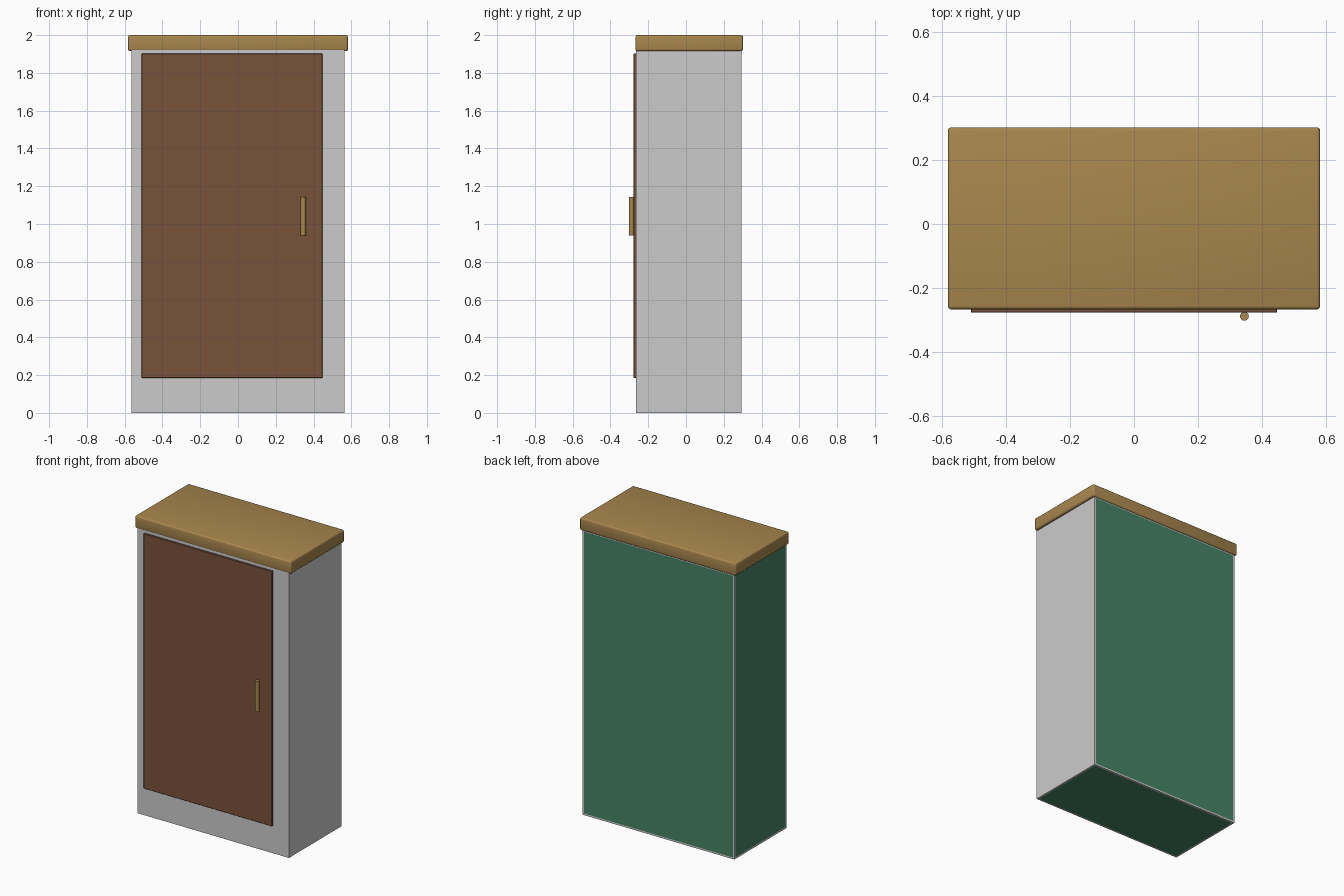
import bpy, bmesh
from mathutils import Vector

if "Cube" in bpy.data.objects:
    bpy.data.objects.remove(bpy.data.objects["Cube"])


def material(name, color):
    m = bpy.data.materials.new(name)
    m.diffuse_color = (*color, 1)
    m.use_nodes = True
    m.node_tree.nodes["Principled BSDF"].inputs["Base Color"].default_value = m.diffuse_color
    return m


GREY = material("grey_shell", (0.6, 0.6, 0.6))
GREEN = material("green_panel", (0.06, 0.23, 0.135))
BROWN = material("brown_wood", (0.19, 0.085, 0.043))
GOLD = material("light_wood", (0.39, 0.24, 0.075))


def box(name, lo, hi, mat, bevel=0, segments=1):
    """Box between two corners, with optional rounded edges."""
    lo, hi = Vector(lo), Vector(hi)
    bm = bmesh.new()
    bmesh.ops.create_cube(bm, size=1)
    bmesh.ops.scale(bm, vec=hi - lo, verts=bm.verts)
    bmesh.ops.translate(bm, vec=(lo + hi) / 2, verts=bm.verts)
    if bevel:
        bmesh.ops.bevel(bm, geom=bm.edges[:], offset=bevel, segments=segments,
                        profile=0.5, affect='EDGES')
    return finish(name, bm, [mat])


def finish(name, bm, mats):
    me = bpy.data.meshes.new(name)
    bm.to_mesh(me)
    bm.free()
    for m in mats:
        me.materials.append(m)
    ob = bpy.data.objects.new(name, me)
    bpy.context.collection.objects.link(ob)
    return ob


# Cabinet body: grey edges framing flush green panels on back, left and bottom
body = box("cabinet_body", (-0.565, -0.265, 0), (0.565, 0.293, 1.92), GREY)
body.data.materials.append(GREEN)
bm = bmesh.new()
bm.from_mesh(body.data)
bm.normal_update()
panels = [f for f in bm.faces
          if f.normal.y > 0.9 or f.normal.x < -0.9 or f.normal.z < -0.9]
bmesh.ops.inset_individual(bm, faces=panels, thickness=0.016)
for f in panels:
    f.material_index = 1
bm.to_mesh(body.data)
bm.free()

# Rounded top slab
top = box("top_slab", (-0.582, -0.267, 1.915), (0.582, 0.302, 2.0), GOLD, 0.011, 3)

# Door, offset slightly to the left of centre
box("door", (-0.51, -0.277, 0.185), (0.447, -0.262, 1.902), BROWN, 0.002)

# Upright round handle
bm = bmesh.new()
bmesh.ops.create_cone(bm, cap_ends=True, segments=16, radius1=0.0138,
                      radius2=0.0138, depth=0.204)
bmesh.ops.translate(bm, vec=(0.345, -0.2882, 1.042), verts=bm.verts)
handle = finish("door_handle", bm, [GOLD])

# Smooth the rounded parts
for ob in (top, handle):
    bpy.ops.object.select_all(action='DESELECT')
    ob.select_set(True)
    bpy.context.view_layer.objects.active = ob
    bpy.ops.object.shade_smooth_by_angle()
